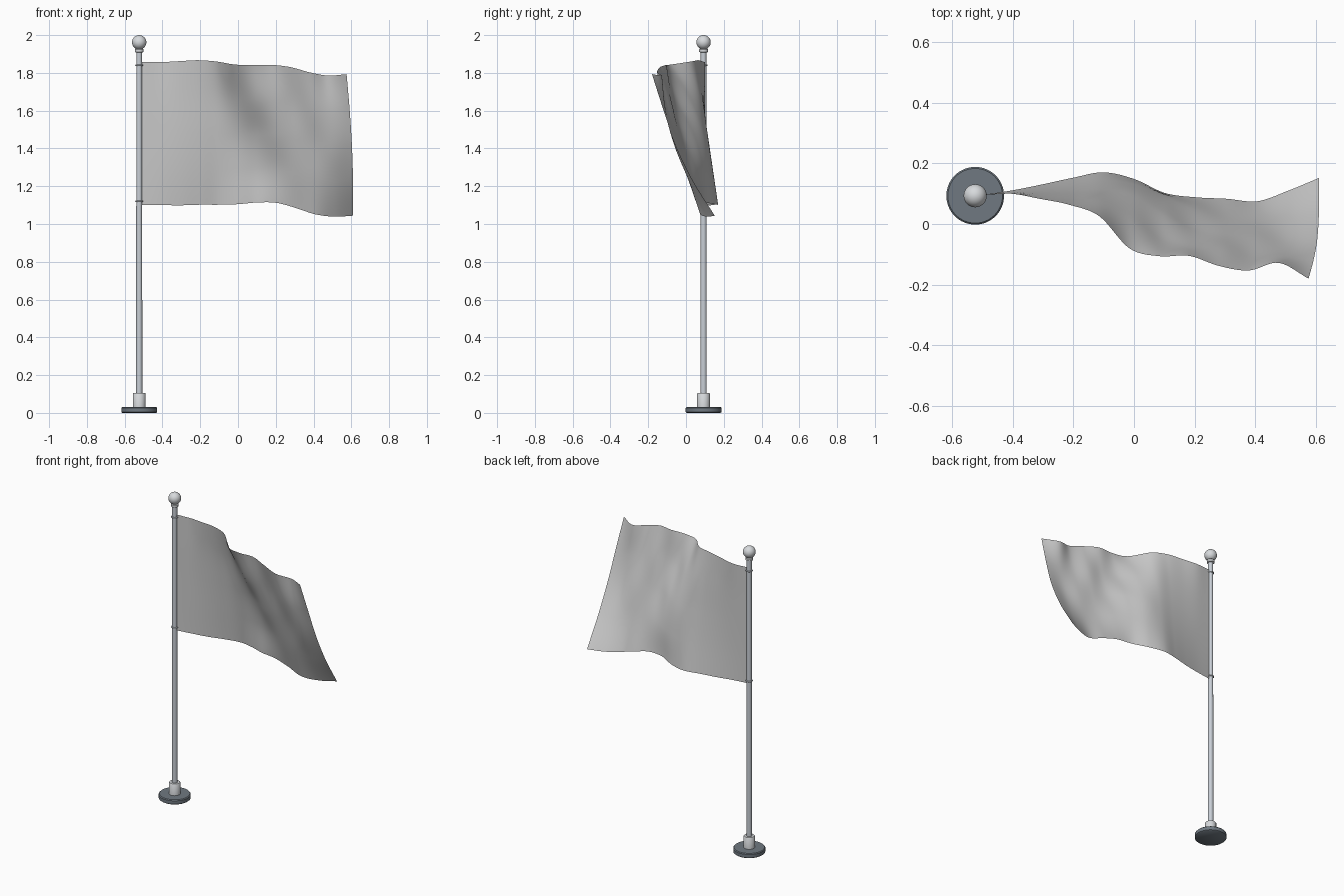
import bpy, math

if "Cube" in bpy.data.objects:
    bpy.data.objects.remove(bpy.data.objects["Cube"])

PX, PY = -0.523, 0.093


def material(name, col):
    m = bpy.data.materials.new(name)
    m.diffuse_color = (*col, 1)
    m.use_nodes = True
    m.node_tree.nodes["Principled BSDF"].inputs["Base Color"].default_value = m.diffuse_color
    return m


steel = material("steel", (0.58, 0.62, 0.67))
dark = material("dark_metal", (0.16, 0.19, 0.22))
silver = material("silver", (0.68, 0.70, 0.72))


def finish(name, verts, faces, mat=None, loc=(0, 0, 0), angle=40):
    me = bpy.data.meshes.new(name)
    me.from_pydata(verts, [], faces)
    ob = bpy.data.objects.new(name, me)
    bpy.context.collection.objects.link(ob)
    ob.location = loc
    if mat:
        me.materials.append(mat)
    bpy.ops.object.select_all(action='DESELECT')
    ob.select_set(True)
    bpy.context.view_layer.objects.active = ob
    bpy.ops.object.shade_smooth_by_angle(angle=math.radians(angle))
    return ob


def lathe(name, profile, mat, n=40):
    """Turn (radius, z) points, listed bottom to top, about the pole axis."""
    verts = [(r * math.cos(2 * math.pi * k / n), r * math.sin(2 * math.pi * k / n), z)
             for r, z in profile for k in range(n)]
    faces = [(i * n + k, i * n + (k + 1) % n, (i + 1) * n + (k + 1) % n, (i + 1) * n + k)
             for i in range(len(profile) - 1) for k in range(n)]
    last = (len(profile) - 1) * n
    faces += [tuple(reversed(range(n))), tuple(range(last, last + n))]
    return finish(name, verts, faces, mat, (PX, PY, 0))


# Base, socket, pole and collar
lathe("base", [(0.090, 0), (0.095, 0.004), (0.095, 0.026), (0.090, 0.031)], dark, 64)
lathe("socket", [(0.034, 0.03), (0.034, 0.102), (0.031, 0.106)], silver)
lathe("pole", [(0.0165, 0.1), (0.0150, 1.915)], steel)
lathe("collar", [(0.017, 1.908), (0.023, 1.911), (0.023, 1.925), (0.017, 1.93)], silver)

# Ball finial
bpy.ops.mesh.primitive_uv_sphere_add(segments=40, ring_count=20, radius=0.038,
                                     location=(PX, PY, 1.962))
ball = bpy.context.object
ball.name = "ball_finial"
ball.data.materials.append(silver)
bpy.ops.object.shade_smooth()

# Rings holding the cloth
for name, z in (("upper_ring", 1.84), ("lower_ring", 1.12)):
    bpy.ops.mesh.primitive_torus_add(major_radius=0.0175, minor_radius=0.004, major_segments=32,
                                     minor_segments=10, location=(PX, PY, z))
    ring = bpy.context.object
    ring.name = name
    ring.data.materials.append(steel)
    bpy.ops.object.shade_smooth()


def spline(vals, u):
    """Catmull-Rom through evenly spaced values, u in 0..1."""
    n = len(vals) - 1
    i = min(int(u * n), n - 1)
    f = u * n - i
    b, c = vals[i], vals[i + 1]
    a = vals[i - 1] if i > 0 else 2 * b - c
    d = vals[i + 2] if i + 2 <= n else 2 * c - b
    return b + 0.5 * f * (c - a + f * (2 * a - 5 * b + 4 * c - d + f * (3 * (b - c) + d - a)))


# Flag: cloth depth along five rows from top edge to bottom edge
ROWS = [
    [.095, .100, .083, .063, .025, -.080, -.106, -.105, -.138, -.153, -.128, -.180],
    [.095, .100, .096, .090, .078, .025, -.050, -.075, -.080, -.105, -.108, -.120],
    [.095, .102, .106, .110, .113, .095, .040, -.020, -.035, -.042, -.060, -.055],
    [.095, .105, .117, .130, .142, .130, .090, .050, .020, .012, .018, .035],
    [.095, .110, .130, .152, .170, .148, .102, .088, .083, .075, .110, .152],
]
TOP_Z = [1.857, 1.857, 1.862, 1.867, 1.860, 1.844, 1.842, 1.842, 1.830, 1.803, 1.786, 1.793]
LOW_Z = [1.100, 1.100, 1.099, 1.102, 1.102, 1.105, 1.114, 1.112, 1.085, 1.052, 1.039, 1.044]
LENGTH = [1.082, 1.098, 1.110, 1.116, 1.117]
NU, NV = 110, 60
verts, faces = [], []
for j in range(NV + 1):
    t = j / NV
    for i in range(NU + 1):
        u = i / NU
        verts.append((-0.507 + u * spline(LENGTH, t),
                      spline([spline(r, u) for r in ROWS], t),
                      (1 - t) * spline(TOP_Z, u) + t * spline(LOW_Z, u)))
w = NU + 1
for j in range(NV):
    for i in range(NU):
        a = j * w + i
        faces.append((a, a + w, a + w + 1, a + 1))
finish("flag_cloth", verts, faces, angle=80)
